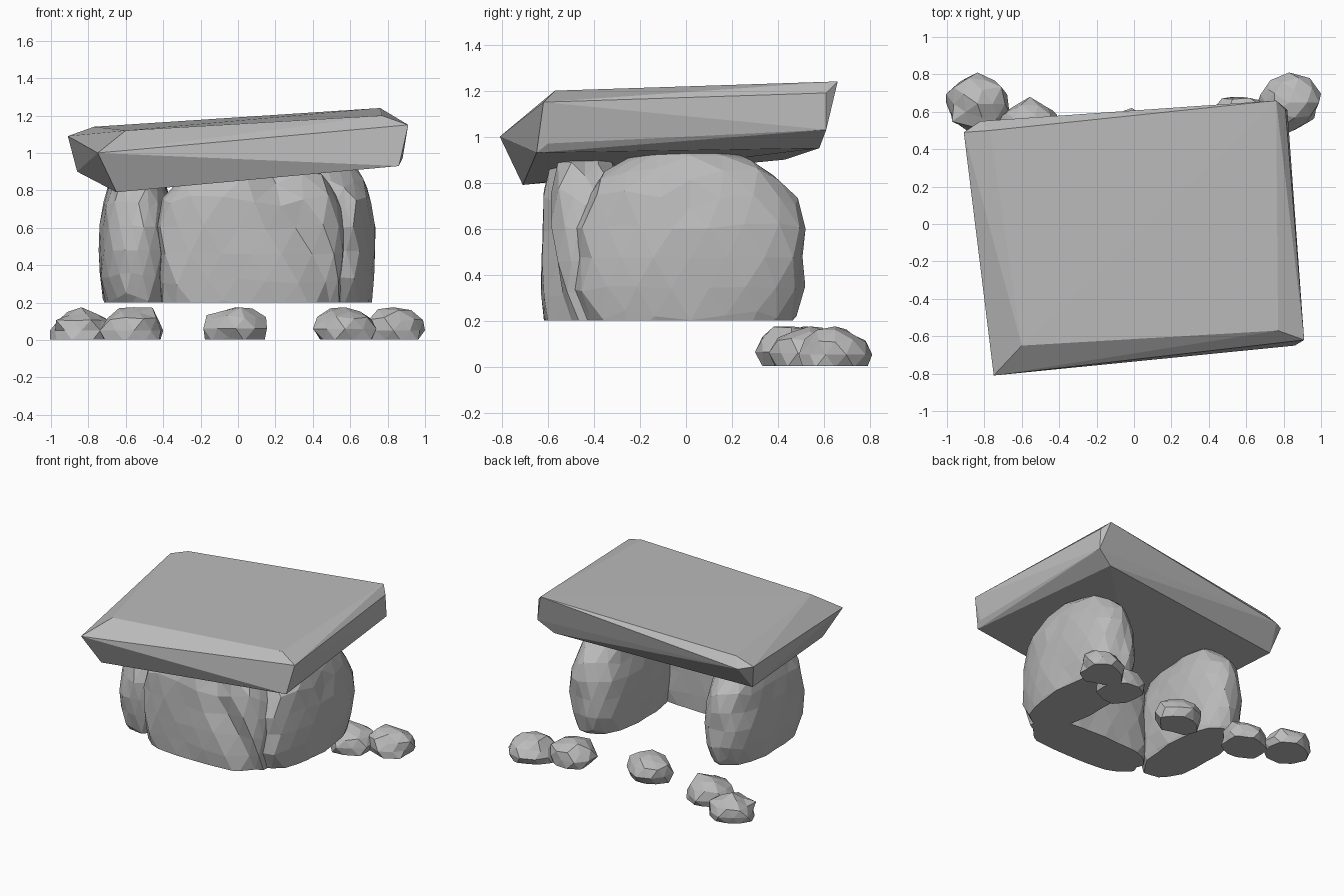
import bpy, bmesh, math, random
from mathutils import Vector

cube = bpy.data.objects.get("Cube")
if cube:
    bpy.data.objects.remove(cube, do_unlink=True)

stone = bpy.data.materials.new("grey_stone")
stone.use_nodes = True
grey = (0.5, 0.5, 0.5, 1)
stone.diffuse_color = grey
stone.node_tree.nodes["Principled BSDF"].inputs["Base Color"].default_value = grey


def finish(bm, name):
    bmesh.ops.recalc_face_normals(bm, faces=bm.faces)
    mesh = bpy.data.meshes.new(name)
    bm.to_mesh(mesh)
    bm.free()
    mesh.materials.append(stone)
    obj = bpy.data.objects.new(name, mesh)
    bpy.context.collection.objects.link(obj)
    return obj


def boulder(name, lo, hi, floor, detail, power, rough, seed, shape=None):
    """Faceted rounded block that fills the box lo..hi, cut flat at floor."""
    rng = random.Random(seed)
    bm = bmesh.new()
    bmesh.ops.create_icosphere(bm, subdivisions=detail, radius=1)
    for v in bm.verts:
        size = sum(abs(c) ** power for c in v.co) ** (1 / power)
        v.co *= (1 + rng.uniform(-rough, rough)) / size
    # fit the rough shape to its box
    for axis in range(3):
        low = min(v.co[axis] for v in bm.verts)
        high = max(v.co[axis] for v in bm.verts)
        for v in bm.verts:
            t = (v.co[axis] - low) / (high - low)
            v.co[axis] = lo[axis] + t * (hi[axis] - lo[axis])
    if shape:
        for v in bm.verts:
            shape(v.co)
    geom = bm.verts[:] + bm.edges[:] + bm.faces[:]
    cut = bmesh.ops.bisect_plane(bm, geom=geom, plane_co=(0, 0, floor),
                                 plane_no=(0, 0, 1), clear_inner=True)
    rim = [e for e in cut["geom_cut"] if isinstance(e, bmesh.types.BMEdge)]
    bmesh.ops.contextual_create(bm, geom=rim)
    return finish(bm, name)


def cleft(co):
    """Slanting weathered cleft down the outer face of the front stone."""
    if co.y < -0.45:
        d = co.x - 0.36 + 0.45 * (co.z - 0.5)
        co.y += 0.06 * math.exp(-(d / 0.08) ** 2)


# upright stones
boulder("front_upright", (-0.43, -0.63, -0.05), (0.57, -0.25, 0.97),
        0.2, 3, 3.2, 0.03, 4, cleft)
boulder("left_upright", (0.29, -0.49, 0), (0.735, 0.52, 0.96), 0.2, 3, 2.5, 0.035, 7)
boulder("right_upright", (-0.745, -0.53, 0), (-0.33, 0.42, 0.96), 0.2, 3, 2.5, 0.035, 12)

# capstone: a tilted slab with broken corners
corners = [
    (-0.6, -0.65, 1.12), (0.77, -0.57, 1.2), (0.76, 0.66, 1.24), (-0.77, 0.5, 1.14),
    (-0.75, -0.81, 1.0), (0.91, -0.62, 1.15), (0.81, 0.61, 1.19), (-0.91, 0.49, 1.09),
    (-0.82, 0.55, 1.07), (-0.65, -0.71, 0.79), (0.86, -0.65, 0.93), (0.88, -0.6, 0.97),
    (0.82, 0.61, 1.03), (0.7, 0.58, 0.95), (-0.86, 0.43, 0.9),
]
bm = bmesh.new()
for c in corners:
    bm.verts.new(c)
bmesh.ops.convex_hull(bm, input=bm.verts[:])
finish(bm, "capstone")

# loose rocks in an arc behind
rocks = [(-0.835, 0.65), (-0.57, 0.52), (-0.015, 0.46), (0.57, 0.52), (0.83, 0.65)]
for i, (x, y) in enumerate(rocks):
    half = Vector((0.17, 0.16, 0))
    base = Vector((x, y, 0))
    boulder(f"loose_rock_{i + 1}", base - half - Vector((0, 0, 0.07)),
            base + half + Vector((0, 0, 0.175)), 0.003, 2, 2.1, 0.13, 20 + i)
